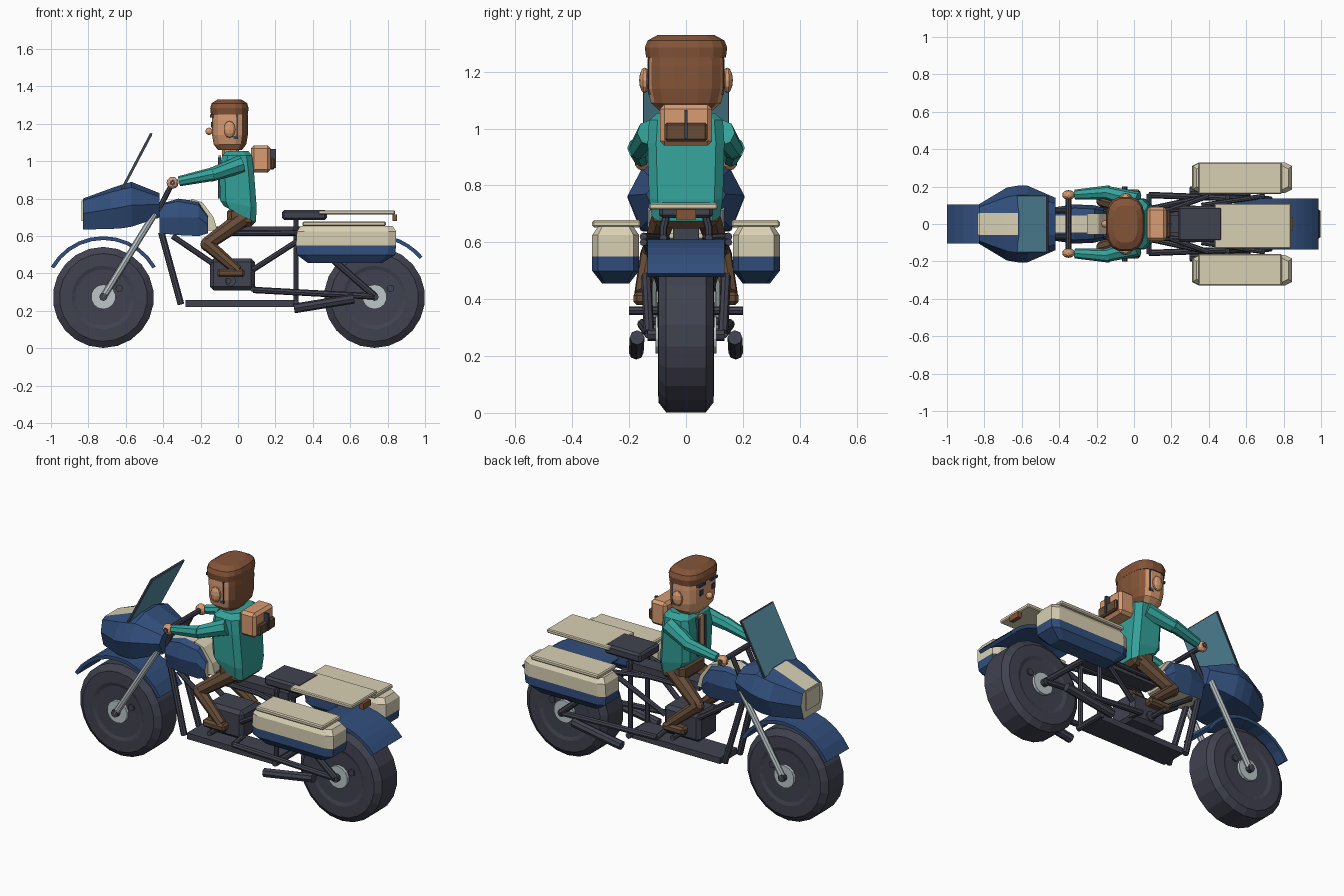
import bpy, bmesh, math
from mathutils import Vector, Matrix

if "Cube" in bpy.data.objects:
    bpy.data.objects.remove(bpy.data.objects["Cube"])

def mat(name, hexcol):
    c = [int(hexcol[i:i + 2], 16) / 255 for i in (0, 2, 4)]
    m = bpy.data.materials.new(name)
    m.diffuse_color = [((v + .055) / 1.055) ** 2.4 if v > .04 else v / 12.92 for v in c] + [1]
    m.use_nodes = True
    m.node_tree.nodes["Principled BSDF"].inputs["Base Color"].default_value = m.diffuse_color
    return m

BLUE, CREAM, DARK = mat("blue", "324F7D"), mat("cream", "D9D0B4"), mat("dark grey", "40424F")
METAL, TEAL, SKIN = mat("light metal", "BCC6CA"), mat("teal", "34A29A"), mat("skin", "D89C72")
HAIR, PANTS, GLASS = mat("hair brown", "845438"), mat("trouser brown", "664C38"), mat("screen", "578FA3")

def finish(name, bm, mats):
    bmesh.ops.recalc_face_normals(bm, faces=bm.faces)
    me = bpy.data.meshes.new(name)
    bm.to_mesh(me)
    bm.free()
    for m in mats:
        me.materials.append(m)
    ob = bpy.data.objects.new(name, me)
    bpy.context.collection.objects.link(ob)
    return ob

def box(name, lo, hi, m, bevel=0, seg=1):
    bm = bmesh.new()
    bmesh.ops.create_cube(bm, size=1)
    for v in bm.verts:
        v.co = [lo[i] + (v.co[i] + .5) * (hi[i] - lo[i]) for i in range(3)]
    if bevel:
        bmesh.ops.bevel(bm, geom=bm.edges[:], offset=bevel, segments=seg, profile=.5, affect='EDGES')
    return finish(name, bm, [m])

def tube(name, p, q, r, m, r2=None, n=8):
    p, q = Vector(p), Vector(q)
    d = q - p
    bm = bmesh.new()
    M = Matrix.Translation((p + q) / 2) @ d.to_track_quat('Z', 'Y').to_matrix().to_4x4()
    bmesh.ops.create_cone(bm, cap_ends=True, segments=n, radius1=r, radius2=r2 or r, depth=d.length, matrix=M)
    return finish(name, bm, [m])

def ball(name, c, r, m):
    bm = bmesh.new()
    bmesh.ops.create_uvsphere(bm, u_segments=10, v_segments=6, radius=1)
    for v in bm.verts:
        v.co = Vector(c) + Vector([v.co[i] * r[i] for i in range(3)])
    return finish(name, bm, [m])

def loft(name, rings, mats, rule=None, closed=False):
    bm = bmesh.new()
    vs = [[bm.verts.new(p) for p in ring] for ring in rings]
    n = len(vs[0])
    pairs = list(zip(vs, vs[1:])) + ([(vs[-1], vs[0])] if closed else [])
    for a, b in pairs:
        for i in range(n):
            bm.faces.new((a[i], a[(i + 1) % n], b[(i + 1) % n], b[i]))
    if not closed:
        bm.faces.new(vs[0])
        bm.faces.new(vs[-1])
    if rule:
        for f in bm.faces:
            f.material_index = rule(f.calc_center_median())
    return finish(name, bm, mats)

# Wheels: spun tyre profile, hub and valve
PROFILE = [(.03, .09), (.15, .092), (.17, .099), (.235, .097), (.27, .07)]
PROFILE += [(r, -y) for r, y in reversed(PROFILE)]
for label, wx in (("front", -.72), ("rear", .73)):
    rings = []
    for k in range(22):
        a = (k + .5) * math.tau / 22
        rings.append([(wx + r * math.cos(a), y, .272 + r * math.sin(a)) for r, y in PROFILE])
    loft(label + "_tyre", rings, [DARK], closed=True)
    tube(label + "_hub", (wx, -.108, .275), (wx, .108, .275), .066, METAL, n=14)
    tube(label + "_axle", (wx, -.135, .275), (wx, .135, .275), .022, DARK)
    tube(label + "_valve", (wx + .085, -.1, .32), (wx + .085, .1, .32), .02, DARK)

# Curved mudguards
def mudguard(name, cx, r, a0, a1, w):
    rings = []
    for k in range(11):
        a = math.radians(a0 + (a1 - a0) * k / 10)
        rings.append([(cx + q * math.cos(a), y, .275 + q * math.sin(a))
                      for q, y in ((r, -w), (r, w), (r - .02, w), (r - .02, -w))])
    loft(name, rings, [BLUE])
mudguard("front_mudguard", -.72, .324, 30, 150, .105)
mudguard("rear_mudguard", .73, .335, 40, 125, .135)

# Bodywork lofted along x; the centre strip is cream
def shell(name, sections, strip, cream_to):
    rings = []
    for x, zt, ws, zs, wm, zm, wb, zb in sections:
        half = [(strip, zt), (ws, zs), (wm, zm), (wb, zb)]
        rings.append([(x, y, z) for y, z in half] + [(x, -y, z) for y, z in reversed(half)])
    def rule(c):
        top = max(s[1] for s in sections) - .2
        return int(abs(c.y) < .004 and c.z > top and sections[0][0] < c.x < cream_to)
    loft(name, rings, [BLUE, CREAM], rule)

shell("fairing", [(-.83, .8, .09, .79, .105, .72, .08, .635), (-.68, .855, .145, .835, .195, .745, .15, .638),
                  (-.62, .875, .155, .85, .205, .755, .16, .642), (-.57, .89, .155, .86, .205, .765, .16, .65),
                  (-.42, .83, .11, .81, .14, .77, .11, .7)], .06, -.6)
box("headlight_panel", (-.836, -.06, .68), (-.828, .06, .79), CREAM)
shell("tank", [(-.42, .77, .07, .765, .09, .7, .07, .615), (-.32, .8, .085, .785, .105, .7, .08, .605),
               (-.21, .785, .08, .765, .1, .7, .08, .6), (-.16, .71, .07, .7, .085, .66, .07, .615)], .045, 0)
loft("tank_tail", [[(x, y, z) for x, z in ((-.25, .8), (-.19, .78), (-.13, .7), (-.11, .63), (-.2, .63))]
                   for y in (-.055, .055)], [CREAM])

# Windscreen: glass plate in a dark edge
def slab(name, w, e, t, m):
    a, b = Vector((-.62, 0, .85)), Vector((-.462, 0, 1.15))
    d = (b - a).normalized()
    n = Vector((d.z, 0, -d.x)) * t
    a, b = a + d * e, b - d * e
    loft(name, [[p + s * n + Vector((0, y, 0)) for p, s in ((a, -1), (b, -1), (b, 1), (a, 1))]
                for y in (-w, w)], [m])
slab("windscreen_edge", .152, 0, .005, DARK)
slab("windscreen", .147, .006, .0075, GLASS)

# Handlebar, stem and engine
tube("handlebar", (-.35, -.18, .885), (-.35, .18, .885), .015, DARK)
box("engine", (-.15, -.09, .31), (.09, .09, .48), DARK, .02)
tube("engine_cover", (-.04, -.1, .36), (-.04, .1, .36), .03, DARK)
box("skid_plate", (-.28, -.08, .222), (.3, .08, .258), DARK)
tube("foot_peg", (-.05, -.2, .36), (-.05, .2, .36), .015, DARK)
box("seat_rail", (-.12, -.045, .6), (.36, .045, .65), DARK)
tube("frame_cross", (.31, -.1, .24), (.31, .1, .24), .018, DARK)

for s, side in ((-1, "right"), (1, "left")):
    # Fork and steering
    tube(side + "_fork", (-.72, s * .118, .275), (-.445, s * .118, .72), .018, METAL)
    tube(side + "_riser", (-.445, s * .07, .7), (-.35, s * .07, .885), .014, DARK)
    # Frame tubes
    F = [((-.41, .05, .62), (-.305, .07, .235), .018), ((-.35, .06, .6), (-.1, .07, .43), .015),
         ((-.1, .07, .615), (.36, .08, .615), .014), ((.31, .08, .23), (.31, .08, .66), .014),
         ((.08, .08, .42), (.36, .14, .6), .015), ((.08, .155, .312), (.73, .13, .277), .017),
         ((.5, .14, .48), (.73, .13, .28), .018), ((.2, .08, .615), (.4, .15, .62), .014),
         ((.31, .08, .65), (.31, .07, .69), .014), ((.08, .06, .33), (.08, .16, .315), .014),
         ((.36, .1, .6), (.7, .15, .6), .013)]
    for i, (p, q, r) in enumerate(F):
        tube(f"{side}_frame_tube_{i}", (p[0], s * p[1], p[2]), (q[0], s * q[1], q[2]), r, DARK)
    tube(side + "_exhaust", (.3, s * .175, .213), (.62, s * .172, .265), .026, DARK)

    # Side cases: blue below, cream above, with lids
    rings = []
    for z, x0, x1, y0, y1, c in ((.455, .375, .77, .2, .295, .02), (.5, .315, .84, .165, .33, .04),
                                 (.55, .31, .845, .165, .33, .04), (.625, .315, .845, .165, .33, .04),
                                 (.655, .335, .825, .185, .31, .03)):
        pts = [(x0, y0 + c * .5), (x0 + c, y0), (x1 - c, y0), (x1, y0 + c * .5),
               (x1, y1 - c * .5), (x1 - c, y1), (x0 + c, y1), (x0, y1 - c * .5)]
        rings.append([(x, s * y, z) for x, y in pts])
    loft(side + "_side_case", rings, [BLUE, CREAM], lambda c: int(c.z > .552))
    y0, y1 = sorted((s * .16, s * .33))
    box(side + "_case_lid", (.345, y0, .653), (.79, y1, .678), CREAM, .006)

    # Rider's limbs
    tube(side + "_thigh", (.05, s * .07, .71), (-.17, s * .125, .555), .048, PANTS, .036)
    ball(side + "_knee", (-.165, s * .125, .555), (.038, .036, .038), PANTS)
    tube(side + "_shin", (-.175, s * .125, .565), (0, s * .155, .415), .036, PANTS, .028)
    y0, y1 = sorted((s * .125, s * .185))
    box(side + "_foot", (-.11, y0, .38), (.035, y1, .425), PANTS, .012)
    tube(side + "_upper_arm", (.02, s * .125, .985), (-.15, s * .168, .925), .048, TEAL, .036)
    tube(side + "_forearm", (-.13, s * .17, .932), (-.315, s * .157, .893), .037, TEAL, .027)
    ball(side + "_hand", (-.35, s * .155, .885), (.034, .026, .032), SKIN)
    ball(side + "_ear", (-.045, s * .145, 1.17), (.033, .02, .045), SKIN)
    # Face details
    box(side + "_eye", (-.144, s * .055 - .015, 1.18), (-.137, s * .055 + .015, 1.21), DARK)
    box(side + "_eyebrow", (-.15, s * .055 - .03, 1.235), (-.13, s * .055 + .03, 1.25), DARK)
    box(side + "_sideburn", (-.025, s * .129 - .005, 1.12), (.0, s * .129 + .005, 1.25), DARK)
    box(side + "_shirt_edge", (-.108, s * .028 - .01, .8), (-.09, s * .028 + .01, 1.02), DARK)

# Passenger pad, rear rack and tail light
box("passenger_pad", (.235, -.095, .685), (.475, .095, .74), DARK, .012)
box("rear_rack", (.43, -.13, .715), (.84, .11, .738), CREAM, .005)
box("tail_light", (.825, -.035, .68), (.85, .035, .715), HAIR)

# Rider's body
def rect(x0, x1, w, z0, z1, c=.03):
    pts = [(x0, w - c), (x0 + c, w), (x1 - c, w), (x1, w - c)]
    pts += [(x, -y) for x, y in reversed(pts)]
    return [(x, y, z0 + (z1 - z0) * (x - x0) / (x1 - x0)) for x, y in pts]
loft("torso", [rect(-.075, .095, .12, .76, .675), rect(-.095, .1, .13, .79, .75),
               rect(-.1, .085, .135, .95, .95), rect(-.085, .075, .13, 1.03, 1.03),
               rect(-.06, .055, .1, 1.055, 1.055)], [TEAL])
box("hips", (-.06, -.115, .65), (.095, .115, .755), PANTS, .025)
box("shirt_front", (-.105, -.018, .8), (-.09, .018, 1.03), SKIN)
tube("neck", (-.04, 0, 1.03), (-.04, 0, 1.09), .045, SKIN)

# Head and hair: rounded rings stacked upward
def oval(cx, rx, ry, z, n=16):
    out = []
    for k in range(n):
        c, t = math.cos((k + .5) * math.tau / n), math.sin((k + .5) * math.tau / n)
        out.append((cx + rx * math.copysign(abs(c) ** .7, c), ry * math.copysign(abs(t) ** .7, t), z))
    return out
loft("head", [oval(-.043, .065, .09, 1.06), oval(-.043, .088, .125, 1.09), oval(-.043, .097, .137, 1.14),
              oval(-.043, .098, .138, 1.22), oval(-.043, .095, .135, 1.27)], [SKIN, HAIR],
     lambda c: int(c.x > .005 and c.z > 1.075))
loft("hair", [oval(-.046, .1, .142, 1.25), oval(-.046, .104, .147, 1.285), oval(-.046, .096, .137, 1.31),
              oval(-.046, .065, .1, 1.33)], [HAIR])
ball("nose", (-.155, 0, 1.16), (.02, .02, .02), SKIN)

# Backpack
box("backpack", (.07, -.092, .94), (.175, .092, 1.085), SKIN, .016)
box("backpack_pocket", (.17, -.075, .955), (.195, .075, 1.02), PANTS, .008)
box("backpack_strap", (.17, -.006, .965), (.202, .006, 1.065), DARK)
